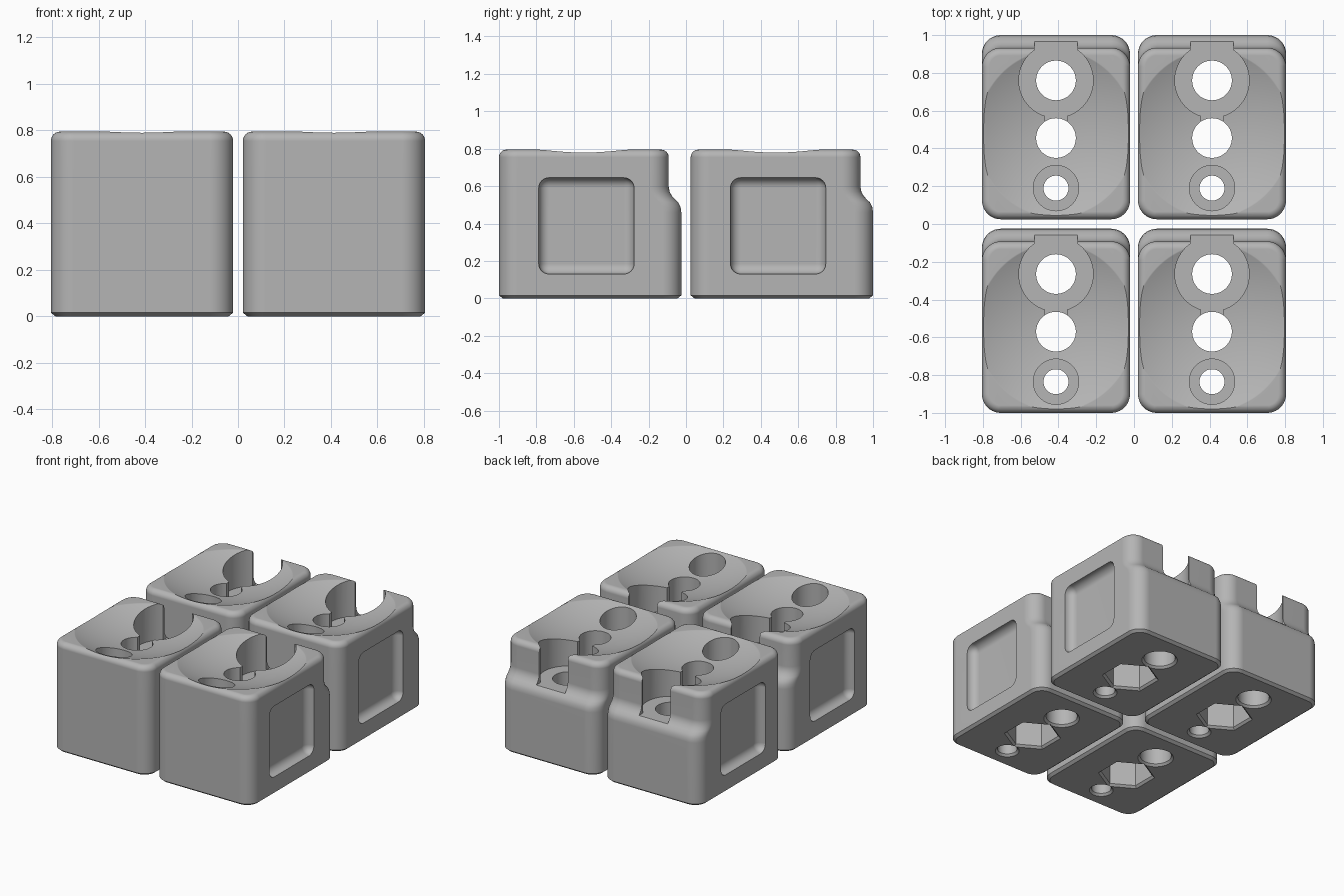
import bpy, bmesh, math
from mathutils import Matrix, Vector

if "Cube" in bpy.data.objects:
    bpy.data.objects.remove(bpy.data.objects["Cube"])

HX, HY, H = 0.392, 0.4875, 0.795      # block half width, half length, height
FLOOR = 0.53                          # floor of the slots opened from above

grey = bpy.data.materials.new("grey plastic")
grey.diffuse_color = (0.46, 0.46, 0.46, 1)
grey.use_nodes = True
grey.node_tree.nodes["Principled BSDF"].inputs["Base Color"].default_value = grey.diffuse_color


def new_object(name, bm):
    bmesh.ops.recalc_face_normals(bm, faces=bm.faces)
    mesh = bpy.data.meshes.new(name)
    bm.to_mesh(mesh)
    bm.free()
    mesh.materials.append(grey)
    ob = bpy.data.objects.new(name, mesh)
    bpy.context.collection.objects.link(ob)
    return ob


def rounded_ring(inset, back, radius, steps=10):
    """Rounded rectangle outline, with its own back edge."""
    x, front = HX - inset, -HY + inset
    centres = [(x - radius, back - radius), (radius - x, back - radius),
               (radius - x, front + radius), (x - radius, front + radius)]
    pts = []
    for q, (cx, cy) in enumerate(centres):
        for i in range(steps + 1):
            a = math.pi / 2 * (q + i / steps)
            pts.append((cx + radius * math.cos(a), cy + radius * math.sin(a)))
    return pts


def loft(name, levels):
    """Skin a stack of (z, outline) levels and cap both ends."""
    bm = bmesh.new()
    rings = [[bm.verts.new((x, y, z)) for x, y in pts] for z, pts in levels]
    n = len(rings[0])
    for a, b in zip(rings, rings[1:]):
        for i in range(n):
            j = (i + 1) % n
            bm.faces.new((a[i], a[j], b[j], b[i]))
    bm.faces.new(rings[0][::-1])
    bm.faces.new(rings[-1])
    return new_object(name, bm)


def post(y, stations, sides=64, turn=0.0):
    """Upright turned cutter from (z, radius) stations."""
    return loft("cutter", [(z, [(r * math.cos(turn + math.tau * i / sides),
                                 y + r * math.sin(turn + math.tau * i / sides))
                                for i in range(sides)]) for z, r in stations])


def box(lo, hi, bevel=0.0):
    lo, hi = Vector(lo), Vector(hi)
    bm = bmesh.new()
    bmesh.ops.create_cube(bm, size=1, matrix=Matrix.Translation((lo + hi) / 2)
                          @ Matrix.Diagonal((*(hi - lo), 1)))
    if bevel:
        bmesh.ops.bevel(bm, geom=bm.edges[:], offset=bevel, segments=6,
                        profile=0.5, affect='EDGES')
    return new_object("cutter", bm)


def cut(ob, cutter):
    cutter.hide_render = True
    mod = ob.modifiers.new("cut", 'BOOLEAN')
    mod.operation, mod.solver, mod.object = 'DIFFERENCE', 'EXACT', cutter
    bpy.context.view_layer.objects.active = ob
    bpy.ops.object.modifier_apply(modifier=mod.name)
    bpy.data.objects.remove(cutter)


# Body: chamfered foot, back step with soft S curve, rounded top edge
levels = [(0, rounded_ring(0.02, HY - 0.02, 0.08)), (0.016, rounded_ring(0, HY, 0.1))]
for back, z in [(0.4875, 0.46), (0.483, 0.49), (0.471, 0.513), (0.453, 0.53),
                (0.437, 0.548), (0.425, 0.57), (0.42, 0.597)]:
    levels.append((z, rounded_ring(0, back, 0.1)))
R = 0.04
for i in range(7):
    a = math.pi / 2 * i / 6
    inset = R * (1 - math.cos(a))
    levels.append((H - R + R * math.sin(a), rounded_ring(inset, 0.42 - inset, 0.1 - inset)))
block = loft("block_1", levels)

# Shallow oval dish in the top
depth, ax, ay = 0.09, 0.42, 0.445
rad = (ax * ax + depth * depth) / (2 * depth)
bm = bmesh.new()
bmesh.ops.create_uvsphere(bm, u_segments=96, v_segments=144, radius=rad,
                          matrix=Matrix.Translation((0, -0.034, H - depth + rad))
                          @ Matrix.Diagonal((1, ay / ax, 1, 1)))
cut(block, new_object("cutter", bm))

# Back hole: wide counterbore, slot out of the back, through hole
cut(block, post(0.2475, [(FLOOR, 0.197), (1, 0.197)]))
cut(block, box((-0.115, 0.2475, FLOOR), (0.115, 0.6, 1)))
cut(block, post(0.2475, [(-0.02, 0.14), (0.015, 0.105), (1, 0.105)]))

# Middle hole: neck to the counterbore, through hole, hexagonal nut pocket
cut(block, box((-0.058, -0.0575, FLOOR), (0.058, 0.2, 1)))
cut(block, post(-0.0575, [(-0.02, 0.105), (1, 0.105)]))
cut(block, post(-0.0575, [(-0.02, 0.215), (0.015, 0.175), (0.25, 0.175)], 6, math.pi / 2))

# Front hole: counterbore and narrow through hole
cut(block, post(-0.3225, [(FLOOR, 0.12), (1, 0.12)]))
cut(block, post(-0.3225, [(-0.02, 0.1), (0.015, 0.066), (1, 0.066)]))

# Rounded grip recesses in both sides
for s in (-1, 1):
    x1, x2 = sorted((s * (HX - 0.06), s * (HX + 0.2)))
    cut(block, box((x1, -0.275, 0.13), (x2, 0.235, 0.645), 0.055))

# Smooth shading with sharp edges kept
bpy.ops.object.select_all(action='DESELECT')
block.select_set(True)
bpy.context.view_layer.objects.active = block
bpy.ops.object.shade_smooth_by_angle(angle=math.radians(30))

# Four equal blocks in a grid
spots = [(x, y) for y in (-0.5125, 0.5125) for x in (-0.413, 0.413)]
for i, (x, y) in enumerate(spots):
    ob = block
    if i:
        ob = bpy.data.objects.new(f"block_{i + 1}", block.data)
        bpy.context.collection.objects.link(ob)
    ob.location = (x, y, 0)
    mod = ob.modifiers.new("even shading", 'WEIGHTED_NORMAL')
    mod.keep_sharp = True
